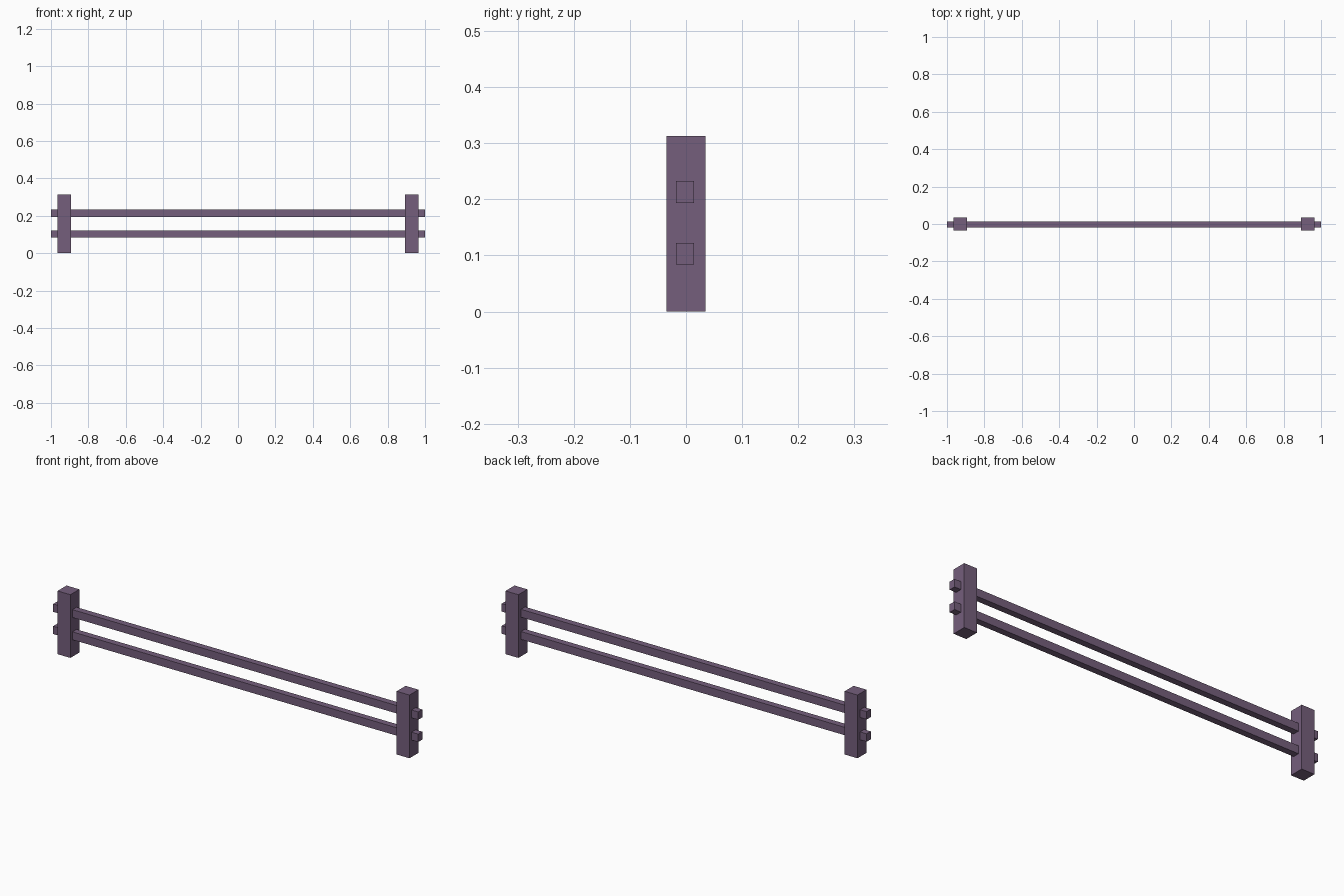
import bpy

default = bpy.data.objects.get("Cube")
if default:
    bpy.data.objects.remove(default, do_unlink=True)

# Single dusky purple paint
paint = bpy.data.materials.new("dusky_purple")
paint.use_nodes = True
colour = (0.178, 0.114, 0.202, 1)
paint.diffuse_color = colour
paint.node_tree.nodes["Principled BSDF"].inputs["Base Color"].default_value = colour


def box(name, centre, size):
    bpy.ops.mesh.primitive_cube_add(size=1, location=centre)
    obj = bpy.context.object
    obj.name = name
    obj.scale = size
    bpy.ops.object.transform_apply(location=False, rotation=False, scale=True)
    obj.data.materials.append(paint)
    return obj


# Square end posts
post_height = 0.313
for side, sign in (("left", 1), ("right", -1)):
    box(side + "_post", (sign * 0.929, 0, post_height / 2), (0.07, 0.07, post_height))

# Horizontal rails passing through both posts
for level, z in (("lower", 0.103), ("upper", 0.213)):
    box(level + "_rail", (0, -0.002, z), (2, 0.032, 0.039))
